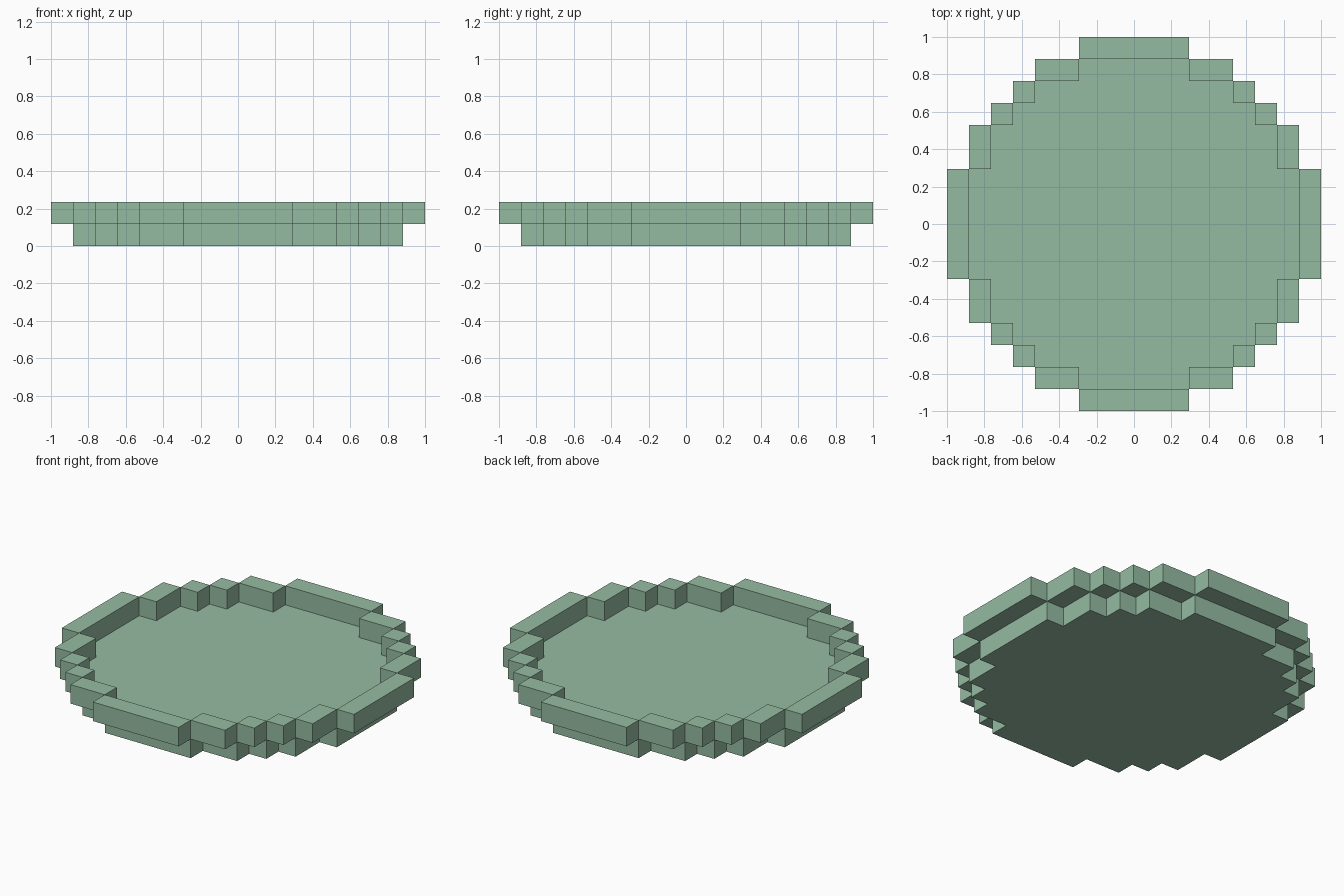
import bpy, bmesh
from mathutils import Vector

if "Cube" in bpy.data.objects:
    bpy.data.objects.remove(bpy.data.objects["Cube"])

U = 2 / 17  # one block

green = bpy.data.materials.new("sage_green")
green.diffuse_color = (0.30, 0.50, 0.36, 1)
green.use_nodes = True
green.node_tree.nodes["Principled BSDF"].inputs["Base Color"].default_value = green.diffuse_color


def finish(bm, name):
    bmesh.ops.recalc_face_normals(bm, faces=bm.faces)
    mesh = bpy.data.meshes.new(name)
    bm.to_mesh(mesh)
    bm.free()
    mesh.materials.append(green)
    bpy.context.collection.objects.link(bpy.data.objects.new(name, mesh))


# Stepped round floor slab: one quarter outline turned four times
quarter = [(7.5, -2.5), (7.5, 2.5), (6.5, 2.5), (6.5, 4.5), (5.5, 4.5), (5.5, 5.5),
           (4.5, 5.5), (4.5, 6.5), (2.5, 6.5)]
outline = []
pts = quarter
for _ in range(4):
    outline += pts
    pts = [(-y, x) for x, y in pts]
bm = bmesh.new()
base = bm.faces.new([bm.verts.new((x * U, y * U, 0)) for x, y in outline])
top = bmesh.ops.extrude_face_region(bm, geom=[base], use_keep_orig=True)
bmesh.ops.translate(bm, vec=Vector((0, 0, U)),
                    verts=[v for v in top["geom"] if isinstance(v, bmesh.types.BMVert)])
finish(bm, "floor_slab")

# Raised rim of corner-to-corner blocks: x0, x1, y0, y1 for one quarter
blocks = [(7.5, 8.5, -2.5, 2.5), (6.5, 7.5, 2.5, 4.5), (5.5, 6.5, 4.5, 5.5),
          (4.5, 5.5, 5.5, 6.5), (2.5, 4.5, 6.5, 7.5)]
bm = bmesh.new()
for turn in range(4):
    for x0, x1, y0, y1 in blocks:
        cx, cy, sx, sy = (x0 + x1) / 2, (y0 + y1) / 2, x1 - x0, y1 - y0
        for _ in range(turn):
            cx, cy, sx, sy = -cy, cx, sy, sx
        verts = bmesh.ops.create_cube(bm, size=1)["verts"]
        bmesh.ops.scale(bm, vec=Vector((sx * U, sy * U, U)), verts=verts)
        bmesh.ops.translate(bm, vec=Vector((cx * U, cy * U, 1.5 * U)), verts=verts)
finish(bm, "rim")
